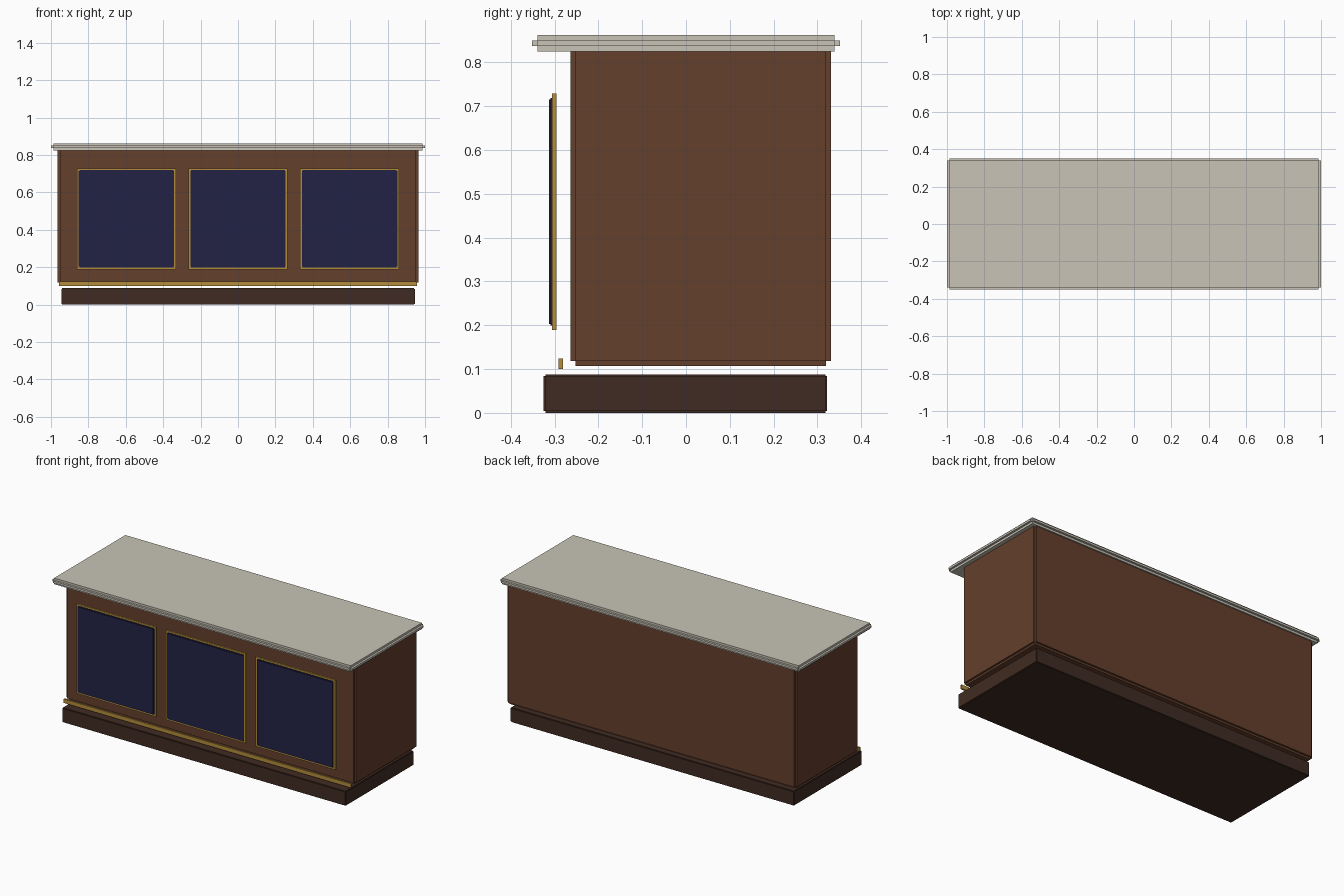
import bpy, bmesh
from mathutils import Matrix, Vector

if "Cube" in bpy.data.objects:
    bpy.data.objects.remove(bpy.data.objects["Cube"])


def material(name, rgb):
    m = bpy.data.materials.new(name)
    m.diffuse_color = (*rgb, 1)
    m.use_nodes = True
    m.node_tree.nodes["Principled BSDF"].inputs["Base Color"].default_value = m.diffuse_color
    return m


WOOD = material("brown wood", (0.130, 0.050, 0.026))
DARK = material("dark wood", (0.051, 0.024, 0.016))
STONE = material("pale stone", (0.578, 0.552, 0.470))
BRASS = material("brass", (0.456, 0.262, 0.045))
NAVY = material("navy panel", (0.016, 0.016, 0.061))


def block(name, lo, hi, mat, step=0):
    """Box from corner lo to corner hi; with a step, its edges are notched."""
    lo, hi = Vector(lo), Vector(hi)
    bm = bmesh.new()
    size, mid = hi - lo, (lo + hi) / 2
    for axis in range(3 if step else 1):
        s = size.copy()
        if step:
            # full length along one axis, set back along the other two
            s = Vector([v if i == axis else v - 2 * step for i, v in enumerate(size)])
        bmesh.ops.create_cube(bm, size=1, matrix=Matrix.Translation(mid) @ Matrix.Diagonal((*s, 1)))
    me = bpy.data.meshes.new(name)
    bm.to_mesh(me)
    bm.free()
    me.materials.append(mat)
    ob = bpy.data.objects.new(name, me)
    bpy.context.collection.objects.link(ob)
    return ob


# Plinth, cabinet and countertop
block("plinth", (-0.945, -0.325, 0), (0.945, 0.322, 0.088), DARK, 0.004)
block("cabinet_body", (-0.964, -0.264, 0.107), (0.964, 0.331, 0.836), WOOD, 0.0115)
block("countertop", (-1, -0.351, 0.825), (1, 0.351, 0.862), STONE, 0.0125)

# Brass strip along the foot of the front
block("brass_strip", (-0.957, -0.291, 0.1), (0.957, -0.281, 0.124), BRASS)

# Three framed front panels
for label, x in (("left", -0.597), ("middle", 0), ("right", 0.597)):
    block(f"{label}_panel_frame", (x - 0.265, -0.306, 0.189), (x + 0.265, -0.295, 0.729), BRASS)
    block(f"{label}_panel", (x - 0.255, -0.313, 0.199), (x + 0.255, -0.298, 0.719), NAVY, 0.004)
